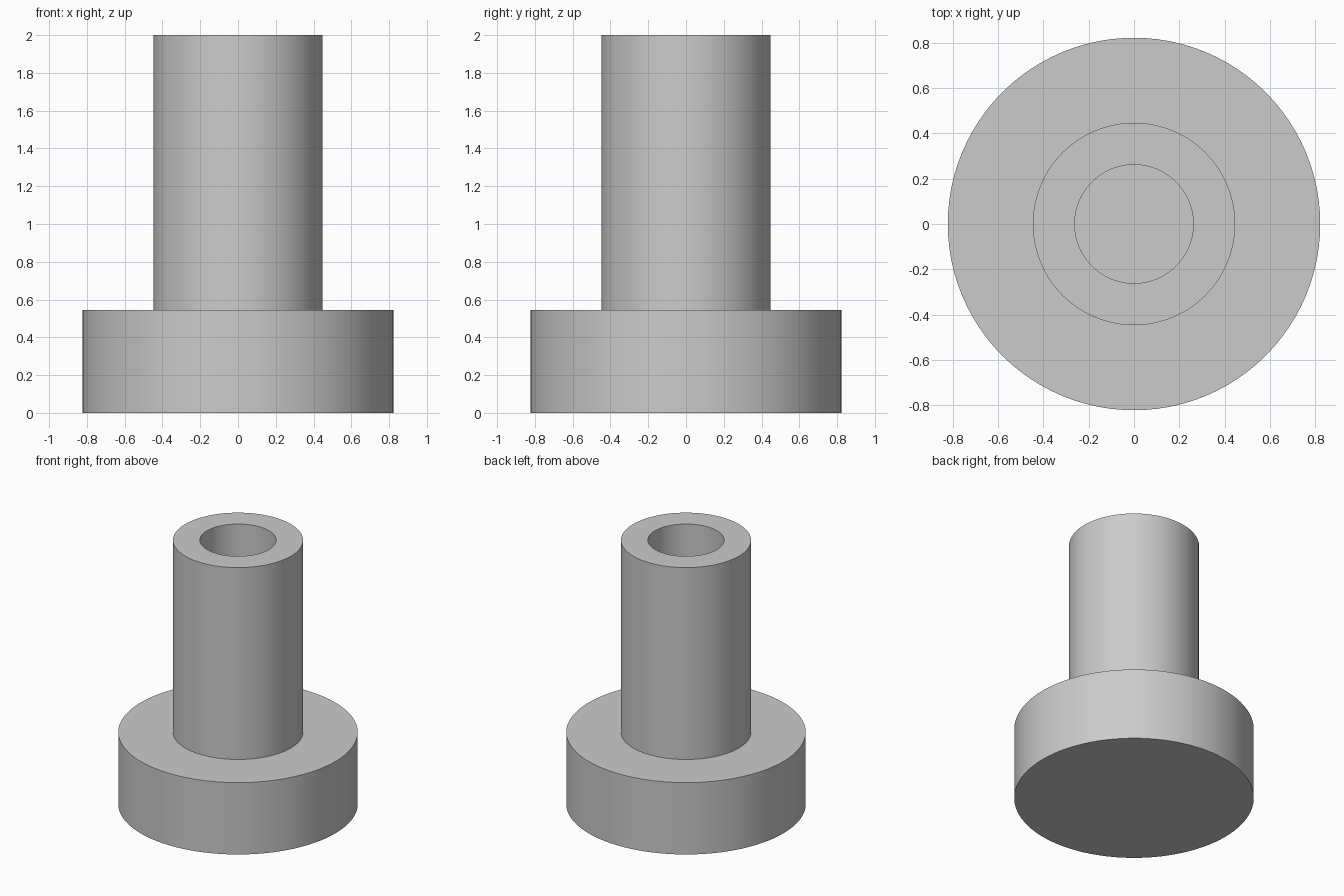
import bpy
import bmesh
from math import radians, tau
from mathutils import Matrix, Vector

cube = bpy.data.objects.get("Cube")
if cube:
    bpy.data.objects.remove(cube, do_unlink=True)

# Plain grey material
grey = bpy.data.materials.new("plain_grey")
grey.use_nodes = True
colour = (0.6, 0.6, 0.6, 1)
grey.diffuse_color = colour
grey.node_tree.nodes["Principled BSDF"].inputs["Base Color"].default_value = colour

BASE_RADIUS, BASE_HEIGHT = 0.823, 0.545
SHAFT_RADIUS, HOLE_RADIUS = 0.447, 0.262
TOP, HOLE_FLOOR = 2.0, 0.545


def lathe(name, profile, steps=96):
    """Spin a radius/height profile around the z axis."""
    bm = bmesh.new()
    verts = [bm.verts.new((r, 0, z)) for r, z in profile]
    edges = [bm.edges.new(pair) for pair in zip(verts, verts[1:])]
    bmesh.ops.spin(bm, geom=verts + edges, cent=(0, 0, 0), axis=(0, 0, 1),
                   angle=tau, steps=steps)
    bmesh.ops.remove_doubles(bm, verts=bm.verts, dist=0.0001)
    bmesh.ops.recalc_face_normals(bm, faces=bm.faces)
    mesh = bpy.data.meshes.new(name)
    bm.to_mesh(mesh)
    bm.free()
    mesh.materials.append(grey)
    obj = bpy.data.objects.new(name, mesh)
    bpy.context.collection.objects.link(obj)
    bpy.ops.object.select_all(action="DESELECT")
    obj.select_set(True)
    bpy.context.view_layer.objects.active = obj
    bpy.ops.object.shade_smooth_by_angle(angle=radians(30))
    return obj


# Round base with hollow shaft, closed underneath
lathe("flanged_sleeve", [
    (0, 0),
    (BASE_RADIUS, 0),
    (BASE_RADIUS, BASE_HEIGHT),
    (SHAFT_RADIUS, BASE_HEIGHT),
    (SHAFT_RADIUS, TOP),
    (HOLE_RADIUS, TOP),
    (HOLE_RADIUS, HOLE_FLOOR),
    (0, HOLE_FLOOR),
])
